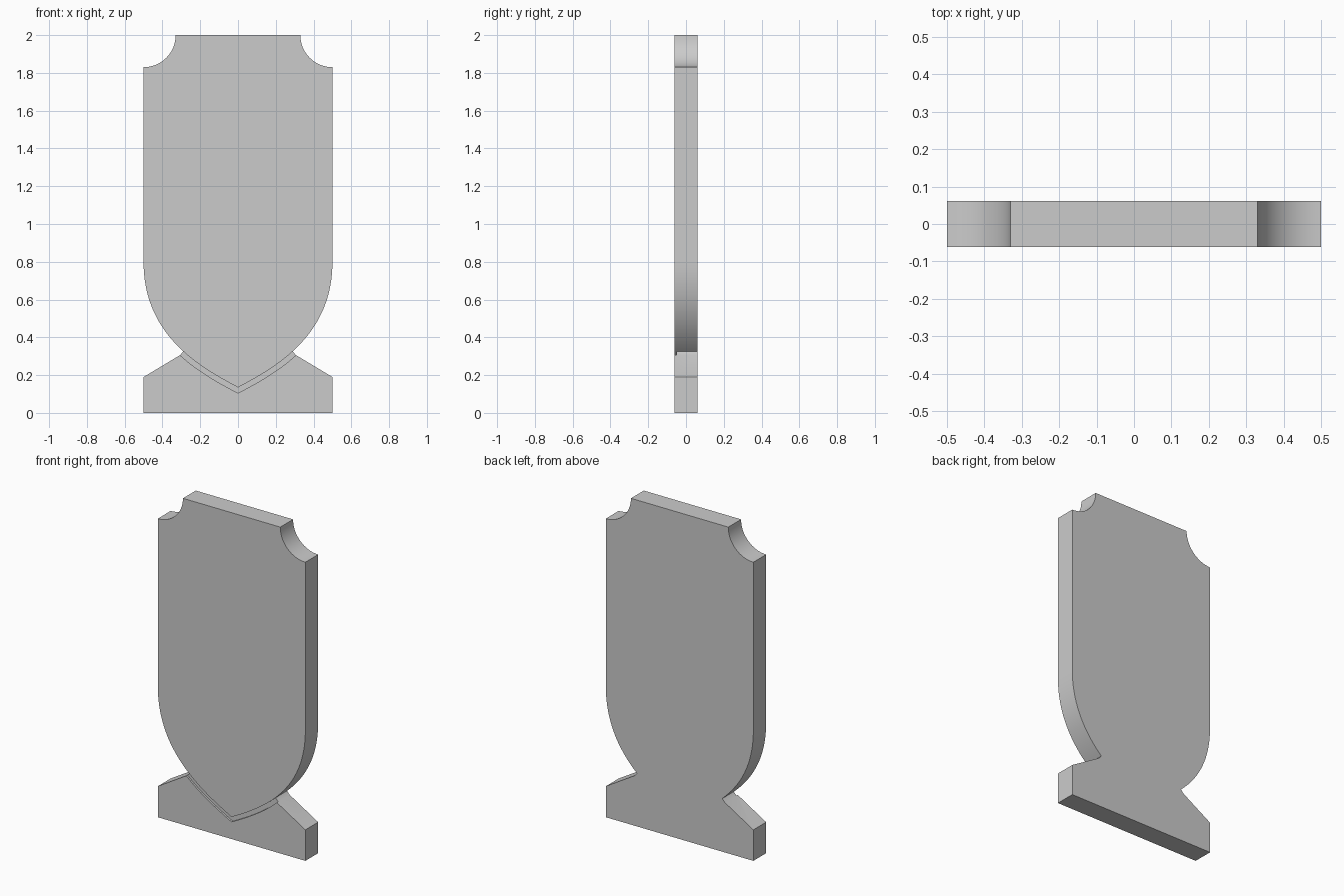
import bpy, bmesh, math
from mathutils import Vector
from mathutils.geometry import interpolate_bezier

if "Cube" in bpy.data.objects:
    bpy.data.objects.remove(bpy.data.objects["Cube"])

BACK, FRONT, GROOVE = 0.062, -0.062, -0.05


def mirrored(half):
    """Close a right-half (x, z) profile with its mirror image."""
    return half + [(-x, z) for x, z in reversed(half) if x > 1e-6]


def prism(name, outline, y0, y1):
    bm = bmesh.new()
    face = bm.faces.new([bm.verts.new((x, y0, z)) for x, z in outline])
    ext = bmesh.ops.extrude_face_region(bm, geom=[face])
    verts = [v for v in ext["geom"] if isinstance(v, bmesh.types.BMVert)]
    bmesh.ops.translate(bm, verts=verts, vec=(0, y1 - y0, 0))
    bmesh.ops.recalc_face_normals(bm, faces=bm.faces)
    mesh = bpy.data.meshes.new(name)
    bm.to_mesh(mesh)
    bm.free()
    obj = bpy.data.objects.new(name, mesh)
    bpy.context.collection.objects.link(obj)
    return obj


# Shield edge curve, from the straight side down to the bottom tip
curve = interpolate_bezier(Vector((0.5, 0.8)), Vector((0.5, 0.42)),
                           Vector((0.22, 0.25)), Vector((0, 0.135)), 43)
curve = [Vector((p[0], p[1])) for p in curve]
neck = 24                      # index where shield and base meet


def offset(i, d):
    t = (curve[min(i + 1, 42)] - curve[i - 1]).normalized()
    return curve[i] + Vector((-t.y, t.x)) * d


base_corner = offset(neck, 0.0266)

# Plaque body: stepped base, shield and scooped top corners
half = [(0.5, 0), (0.5, 0.19), tuple(base_corner)]
half += [tuple(p) for p in reversed(curve[:neck + 1])]
for i in range(17):
    a = math.radians(270 - 90 * i / 16)
    half.append((0.5 + 0.17 * math.cos(a), 2 + 0.17 * math.sin(a)))
body = prism("shield_plaque", mirrored(half), FRONT, BACK)

# Shallow groove following the bottom of the shield
inner = [tuple(p) for p in curve[neck:]]
outer = [tuple(offset(i, 0.0266)) for i in range(neck, 42)] + [(0, 0.105)]
side = Vector((0.03, 0.02))
ends = [tuple(base_corner + side), tuple(curve[neck] + side)]
right = outer[::-1] + ends + inner
left = [(-x, z) for x, z in reversed(right)]
cutter = prism("groove_cutter", right + left[1:-1], FRONT - 0.05, GROOVE)
cutter.hide_render = True

mod = body.modifiers.new("groove", 'BOOLEAN')
mod.operation = 'DIFFERENCE'
mod.solver = 'EXACT'
mod.object = cutter
bpy.context.view_layer.objects.active = body
body.select_set(True)
bpy.ops.object.modifier_apply(modifier=mod.name)
bpy.data.objects.remove(cutter)
bpy.ops.object.shade_smooth_by_angle(angle=math.radians(30))
